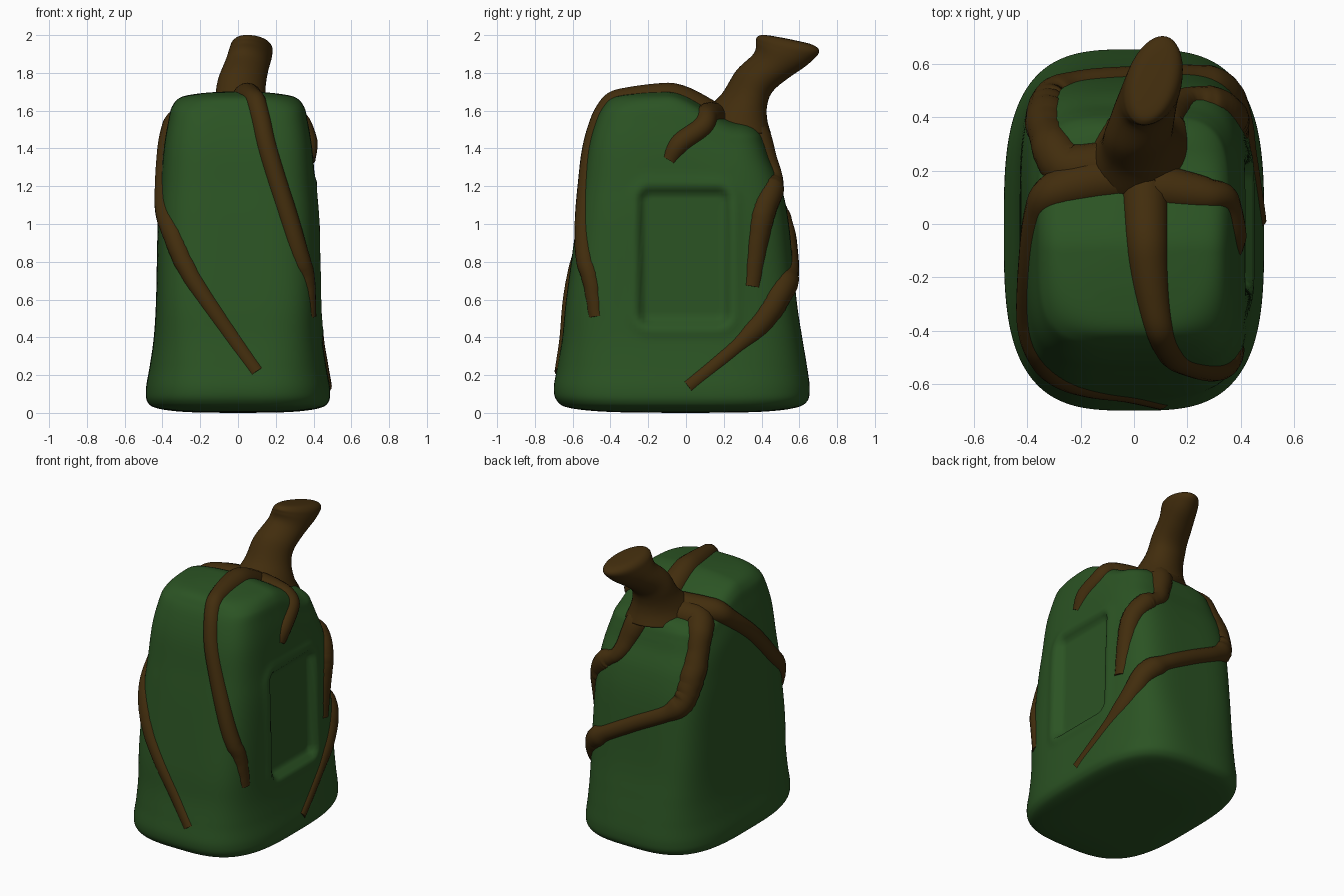
import bpy, math
from mathutils import Vector
from mathutils.bvhtree import BVHTree

if "Cube" in bpy.data.objects:
    bpy.data.objects.remove(bpy.data.objects["Cube"])


def material(name, rgb):
    m = bpy.data.materials.new(name)
    m.diffuse_color = (*rgb, 1)
    m.use_nodes = True
    m.node_tree.nodes["Principled BSDF"].inputs["Base Color"].default_value = m.diffuse_color
    return m


GREEN = material("leaf green", (0.024, 0.087, 0.017))
BROWN = material("bark brown", (0.054, 0.026, 0.004))


def smooth(points, steps):
    """Catmull-Rom samples through tuples of any length."""
    p = [points[0]] + list(points) + [points[-1]]
    out = []
    for i in range(1, len(p) - 2):
        for s in range(steps):
            t = s / steps
            out.append(tuple(
                0.5 * (2 * b + (c - a) * t + (2 * a - 5 * b + 4 * c - d) * t * t
                       + (3 * b - a - 3 * c + d) * t ** 3)
                for a, b, c, d in zip(*p[i - 1:i + 3])))
    return out + [tuple(points[-1])]


def step(a, b, v):
    t = max(0, min(1, (v - a) / (b - a)))
    return t * t * (3 - 2 * t)


def loft(name, rings, mat):
    """Skin rings of points, with flat end caps."""
    n = len(rings[0])
    verts = [v for r in rings for v in r]
    faces = [(i * n + j, i * n + (j + 1) % n, (i + 1) * n + (j + 1) % n, (i + 1) * n + j)
             for i in range(len(rings) - 1) for j in range(n)]
    faces += [tuple(reversed(range(n))), tuple(range(len(verts) - n, len(verts)))]
    me = bpy.data.meshes.new(name)
    me.from_pydata(verts, [], faces)
    me.materials.append(mat)
    me.shade_smooth()
    ob = bpy.data.objects.new(name, me)
    bpy.context.collection.objects.link(ob)
    return ob


# Body: rounded-box sections (z, half width, y min, y max)
SECTIONS = [
    (0, .03, -.03, .03), (.005, .28, -.40, .38), (.025, .43, -.61, .57),
    (.06, .48, -.68, .64), (.13, .487, -.70, .655), (.25, .467, -.68, .64),
    (.40, .446, -.655, .615), (.60, .434, -.635, .585), (1.0, .425, -.58, .545),
    (1.2, .41, -.55, .505), (1.4, .393, -.52, .45), (1.54, .37, -.48, .42),
    (1.62, .35, -.44, .395), (1.67, .305, -.39, .35), (1.69, .215, -.28, .25),
    (1.70, .10, -.14, .12), (1.70, .02, -.03, .03)]
SEG = 200


def body_point(sec, j):
    z, half, y0, y1 = sec
    n = 3.2 + 1.2 * step(.1, .7, z) - 1.4 * step(1.6, 1.7, z)
    a = 2 * math.pi * j / SEG
    c, s = math.cos(a), math.sin(a)
    r = (abs(c) ** n + abs(s) ** n) ** (-1 / n)
    x = half * r * c
    y = (y0 + y1) / 2 + (y1 - y0) / 2 * r * s
    # top falls away behind the middle
    z -= .15 * step(-.1, .28, y) * step(1.15, 1.68, z)
    # recessed panel with a soft raised rim on the right side
    if x > .25:
        dx, dz = abs(y + .01) - .18, abs(z - .825) - .30
        d = math.hypot(max(dx, 0), max(dz, 0)) + min(max(dx, dz), 0) - .055
        inside = 1 - step(-.03, .015, d)
        x += .010 * math.exp(-((d - .035) / .03) ** 2)
        x += inside * ((.388 - .02 * (z - .8)) - x)
    return (x, y, z)


body = loft("body", [[body_point(s, j) for j in range(SEG)] for s in smooth(SECTIONS, 8)], GREEN)
tree = BVHTree.FromPolygons([v.co for v in body.data.vertices],
                            [p.vertices for p in body.data.polygons])

# Stem: tilted oval sections (y, z, half x, half y, slope along y)
STEM = [(.25, 1.48, .20, .20, 0), (.26, 1.57, .165, .17, -.1),
        (.31, 1.66, .135, .12, -.25), (.365, 1.76, .125, .095, -.6),
        (.46, 1.845, .115, .10, -.6), (.515, 1.91, .11, .145, -.36),
        (.54, 1.95, .10, .165, -.23), (.54, 1.975, .07, .13, -.2),
        (.54, 1.98, .015, .03, -.2)]
rings = []
for y, z, hx, hy, k in smooth(STEM, 6):
    ring = []
    for j in range(40):
        a = 2 * math.pi * j / 40
        dy = hy * math.sin(a)
        x = .015 + .06 * step(1.7, 1.97, z)
        ring.append((x + hx * math.cos(a) + .2 * dy, y + dy, z + k * dy))
    rings.append(ring)
loft("stem", rings, BROWN)


def vine(name, thick, thin, path):
    """Tapered tube half sunk into the body, thick at the stem and on the back corners."""
    pts = smooth(path, 10)
    cu = bpy.data.curves.new(name, "CURVE")
    cu.dimensions = "3D"
    cu.bevel_depth = 1
    cu.bevel_resolution = 6
    cu.use_fill_caps = True
    sp = cu.splines.new("POLY")
    sp.points.add(len(pts) - 1)
    sp.use_smooth = True
    for i, (p, q) in enumerate(zip(sp.points, pts)):
        t = i / (len(pts) - 1)
        hit, normal = tree.find_nearest(Vector(q))[:2]
        radius = thick + (thin - thick) * step(0, .4, t)
        radius += .02 * step(.12, .17, -q[0] * q[1] if q[0] < 0 else q[0] * q[1]) * (q[1] > 0)
        sink = radius * (.4 + .25 * step(.75, 1, t))
        p.co = (*(hit - normal * sink), 1)
        p.radius = radius * (1 - .15 * step(.7, 1, t))
    cu.materials.append(BROWN)
    ob = bpy.data.objects.new(name, cu)
    bpy.context.collection.objects.link(ob)
    bpy.ops.object.select_all(action="DESELECT")
    ob.select_set(True)
    bpy.context.view_layer.objects.active = ob
    bpy.ops.object.convert(target="MESH")


vine("vine_front_right", .09, .053,
     [(.04, .2, 1.6), (.05, -.1, 1.68), (.08, -.33, 1.69), (.12, -.46, 1.56), (.17, -.51, 1.35),
      (.32, -.55, .88), (.40, -.52, .7), (.42, -.49, .51)])
vine("vine_front_left", .10, .057,
     [(-.02, .2, 1.57), (-.25, .17, 1.6), (-.37, .06, 1.5), (-.41, -.15, 1.32),
      (-.43, -.36, 1.1), (-.37, -.53, .94), (-.25, -.62, .72), (.1, -.68, .22)])
vine("vine_right_short", .09, .057,
     [(.08, .16, 1.6), (.28, .13, 1.6), (.36, .09, 1.52), (.385, -.03, 1.43), (.39, -.09, 1.34)])
vine("vine_back_right", .09, .048,
     [(.08, .33, 1.54), (.13, .44, 1.40), (.20, .52, 1.27), (.33, .52, 1.20), (.41, .45, 1.1),
      (.42, .40, .96), (.44, .355, .67)])
vine("vine_back_wrap", .10, .054,
     [(-.05, .24, 1.56), (-.27, .24, 1.56), (-.36, .36, 1.36), (-.38, .48, 1.16),
      (-.31, .54, 1.03), (0, .56, .86), (.25, .57, .72), (.40, .53, .62), (.45, .38, .45),
      (.48, .01, .14)])
